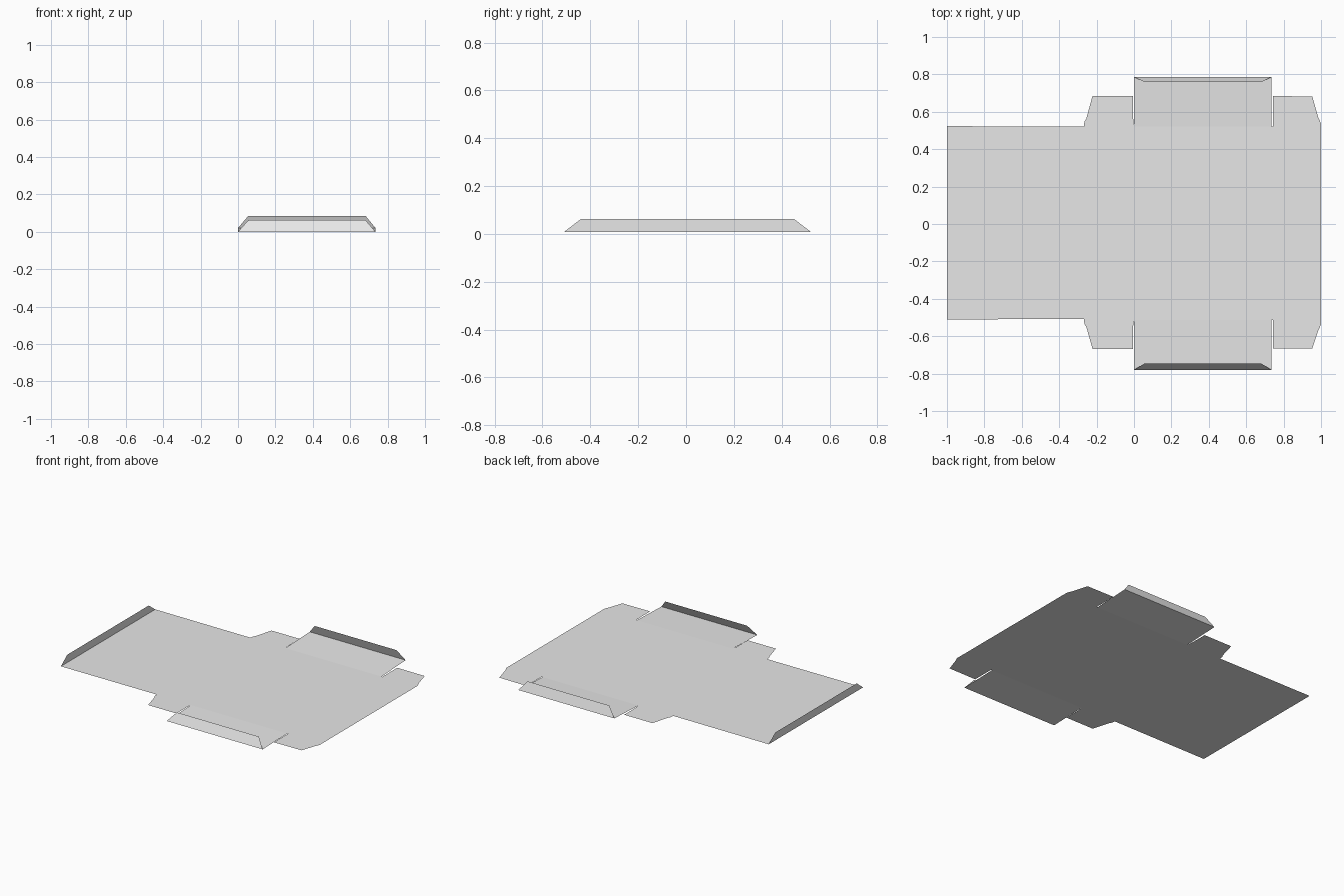
import bpy

if "Cube" in bpy.data.objects:
    bpy.data.objects.remove(bpy.data.objects["Cube"])

CARD_Z = 0.008            # height of the flat sheet
X0, X1 = 0.0, 0.735       # sides of the front and back panels

card = bpy.data.materials.new("grey card")
card.diffuse_color = (0.8, 0.8, 0.8, 1)
card.use_nodes = True
card.node_tree.nodes["Principled BSDF"].inputs["Base Color"].default_value = card.diffuse_color


def sheet(name, points):
    """One flat card piece from its outline."""
    mesh = bpy.data.meshes.new(name)
    mesh.from_pydata(points, [], [list(range(len(points)))])
    mesh.materials.append(card)
    mesh.update()
    obj = bpy.data.objects.new(name, mesh)
    bpy.context.collection.objects.link(obj)
    return obj


def end_outline(s, lid, crease, tab, slot):
    """Outline of one end of the sheet from left to right: tab, crease, tab."""
    pts = [(-1, lid), (-0.268, lid - 0.002), (-0.265, lid + 0.025),
           (-0.255, lid + 0.04), (-0.222, tab), (-0.005, tab), (-0.005, slot),
           (X0, crease), (X1, crease), (0.742, crease), (0.742, tab),
           (0.953, tab - 0.002), (0.985, 0.57), (1, 0.537)]
    return [(x, s * y, CARD_Z) for x, y in pts]


# Main sheet: lid, base and the four corner tabs
front = end_outline(-1, 0.51, 0.512, 0.667, 0.55)
back = end_outline(1, 0.523, 0.52, 0.684, 0.57)
sheet("main_sheet", front + back[::-1])

# Slightly bent wall panels, each with a tucked flap along its outer edge
for name, crease, edge, edge_z, top, top_z in (
        ("front", -0.512, -0.78, 0.0, -0.747, 0.062),
        ("back", 0.52, 0.785, 0.02, 0.76, 0.085)):
    panel = [(X0, crease, CARD_Z), (X1, crease, CARD_Z),
             (X1, edge, edge_z), (X0, edge, edge_z)]
    flap = [(X0, edge, edge_z), (X1, edge, edge_z),
            (0.682, top, top_z), (0.055, top, top_z)]
    if crease < 0:
        panel.reverse()
    else:
        flap.reverse()
    sheet(name + "_panel", panel)
    sheet(name + "_flap", flap)

# Upright flap at the end of the lid
sheet("lid_flap", [(-1, 0.523, CARD_Z), (-1, -0.51, CARD_Z),
                   (-1, -0.44, 0.062), (-1, 0.452, 0.062)])
